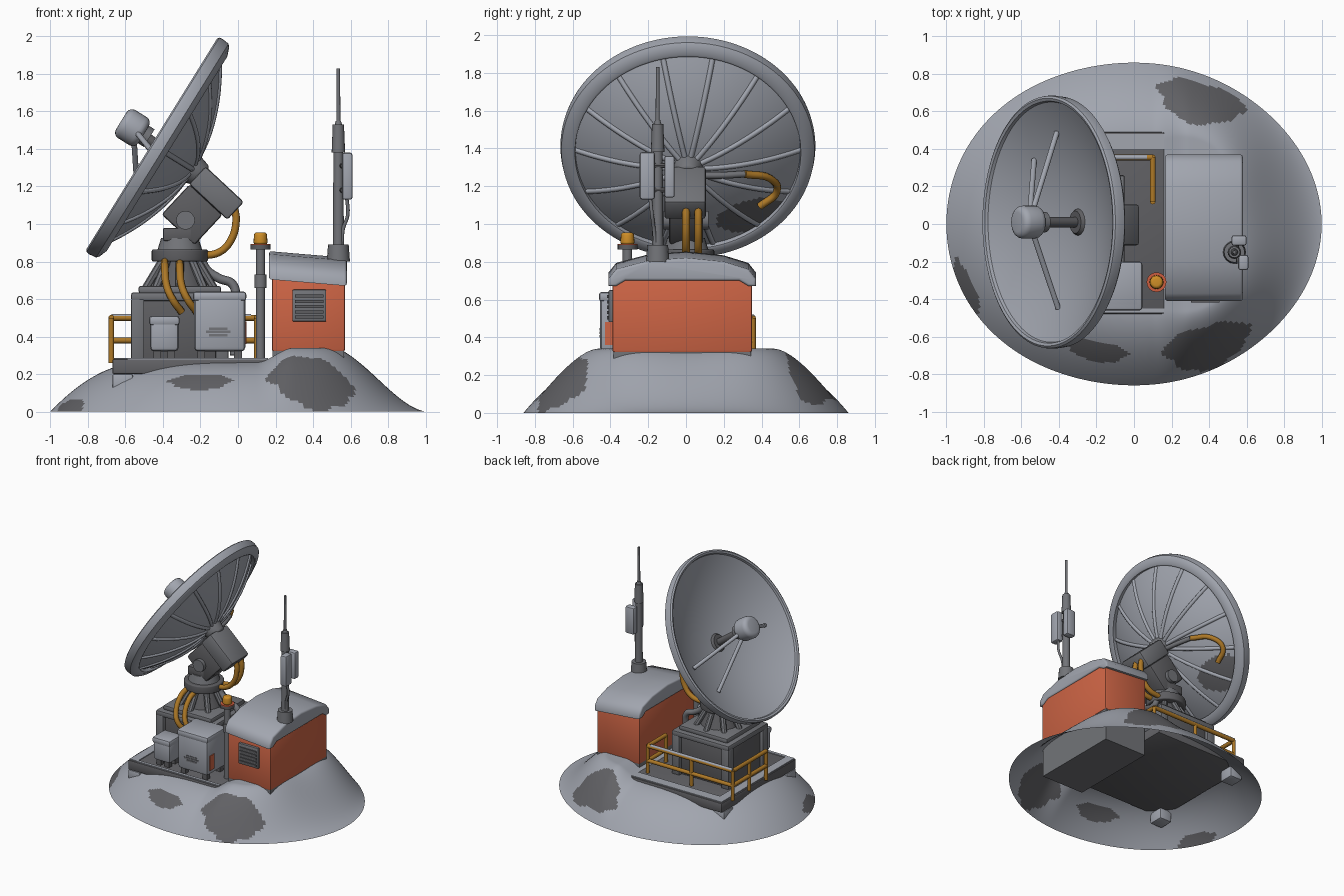
import bpy, bmesh, math
from mathutils import Matrix, Vector

cube = bpy.data.objects.get("Cube")
if cube:
    bpy.data.objects.remove(cube, do_unlink=True)


def material(name, r, g, b):
    m = bpy.data.materials.new(name)
    m.use_nodes = True
    m.diffuse_color = (r, g, b, 1)
    bsdf = next(n for n in m.node_tree.nodes if n.type == 'BSDF_PRINCIPLED')
    bsdf.inputs["Base Color"].default_value = (r, g, b, 1)
    bsdf.inputs["Roughness"].default_value = 0.8
    return m


PALE = material("pale grey", .36, .38, .43)
ROCK = material("rock grey", .12, .12, .13)
STEEL = material("steel grey", .17, .175, .19)
DARK = material("dark steel", .11, .11, .118)
ORANGE = material("orange paint", .62, .13, .06)
YELLOW = material("yellow paint", .42, .19, .02)
AMBER = material("amber lamp", .62, .27, .02)
RED = material("red ring", .6, .11, .05)


def finish(name, bm, *mats, angle=40, recalc=True):
    if recalc:
        bmesh.ops.recalc_face_normals(bm, faces=bm.faces)
    mesh = bpy.data.meshes.new(name)
    bm.to_mesh(mesh)
    bm.free()
    ob = bpy.data.objects.new(name, mesh)
    bpy.context.collection.objects.link(ob)
    for m in mats:
        mesh.materials.append(m)
    bpy.ops.object.select_all(action='DESELECT')
    ob.select_set(True)
    bpy.context.view_layer.objects.active = ob
    bpy.ops.object.shade_smooth_by_angle(angle=math.radians(angle))


def box(name, lo, hi, mat, bevel=0.01, tilt=0):
    lo, hi = Vector(lo), Vector(hi)
    bm = bmesh.new()
    bmesh.ops.create_cube(bm, size=1, matrix=Matrix.Diagonal((*(hi - lo), 1)))
    if bevel:
        bmesh.ops.bevel(bm, geom=bm.edges[:], offset=bevel, segments=2, profile=0.5, affect='EDGES')
    bm.transform(Matrix.Translation((lo + hi) / 2) @ Matrix.Rotation(tilt, 4, 'Y'))
    finish(name, bm, mat)


def rod(name, p, q, r, mat, r2=None, sides=16, bevel=0):
    p, q = Vector(p), Vector(q)
    turn = (q - p).to_track_quat('Z', 'Y').to_matrix().to_4x4()
    bm = bmesh.new()
    bmesh.ops.create_cone(bm, cap_ends=True, segments=sides, radius1=r, radius2=r if r2 is None else r2,
                          depth=(q - p).length)
    if bevel:
        caps = [e for e in bm.edges if abs(e.verts[0].co.z - e.verts[1].co.z) < 1e-5]
        bmesh.ops.bevel(bm, geom=caps, offset=bevel, segments=4, profile=0.5, affect='EDGES')
    bm.transform(Matrix.Translation((p + q) / 2) @ turn)
    finish(name, bm, mat)


def tube(name, pts, r, mat):
    cu = bpy.data.curves.new(name, 'CURVE')
    cu.dimensions = '3D'
    cu.bevel_depth, cu.bevel_resolution, cu.resolution_u = r, 2, 8
    cu.use_fill_caps = True
    sp = cu.splines.new('BEZIER')
    sp.bezier_points.add(len(pts) - 1)
    for b, p in zip(sp.bezier_points, pts):
        b.co = p
        b.handle_left_type = b.handle_right_type = 'AUTO'
    cu.materials.append(mat)
    bpy.context.collection.objects.link(bpy.data.objects.new(name, cu))


def smooth(s):
    s = min(max(s, 0), 1)
    return s * s * (3 - 2 * s)


# Mound: hollow shell with shoulders around the hut and bare rock patches
def mound_point(t, a):
    c, s = math.cos(a), math.sin(a)
    diagonal = math.sin(2 * a) ** 2
    rad = t * (1 - .015 * c * diagonal) / math.hypot(c, s / .86)
    x, y = rad * c, rad * s
    start = .5 + (.15 * diagonal if c > 0 else 0)
    k = max(0, (t - start) / (1 - start))
    w = max(0, c) ** 2
    drop = w * (.75 * smooth(k) + .25 * k) + (1 - w) * k * k
    return x, y, .33 * (.8 + .23 * smooth((x - .1) / .2)) * (1 - drop)


# Each patch: centre, half sizes, turn
PATCHES = [(.39, -.65, .23, .115, .3), (-.2, -.675, .165, .055, -.2), (.35, .65, .23, .11, -.25),
           (-.9, -.34, .15, .05, -1.2)]


def is_rock(p):
    for x, y, w, h, turn in PATCHES:
        d = Matrix.Rotation(-turn, 2) @ Vector((p.x - x, p.y - y))
        a = math.atan2(d.y / h, d.x / w)
        if math.hypot(d.x / w, d.y / h) < 1 + .1 * math.sin(3 * a + x) + .05 * math.sin(7 * a):
            return True
    return False


bm = bmesh.new()
RINGS, SEG = 90, 240
rows = [[bm.verts.new(mound_point(i / RINGS, math.tau * j / SEG)) for j in range(SEG)] for i in range(1, RINGS + 1)]
top = bm.verts.new(mound_point(0, 0))
for j in range(SEG):
    k = (j + 1) % SEG
    bm.faces.new((top, rows[0][j], rows[0][k]))
    for a, b in zip(rows, rows[1:]):
        bm.faces.new((a[j], b[j], b[k], a[k]))
for f in bm.faces:
    f.material_index = int(is_rock(f.calc_center_median()))
finish("mound", bm, PALE, ROCK, angle=80, recalc=False)

# Platform, its feet and snowy edges
box("platform", (-.67, -.48, .2), (.17, .49, .28), ROCK)
box("platform_back_snow", (-.66, .4, .279), (.16, .48, .287), PALE, 0)
box("platform_side_snow", (-.66, -.47, .279), (-.59, .4, .287), PALE, 0)
box("platform_front_snow", (-.59, -.475, .279), (.16, -.45, .287), PALE, 0)
for y in (-.42, .4):
    box("platform_foot", (-.67, y - .06, .11), (-.56, y + .06, .2), PALE)

# Railing around the back corner, with snow lying on the back bar
corner = (-.675, .355)
for x, y in [corner, (-.3, .355), (.1, .355), (.1, .12), (-.675, .14), (-.675, -.08)]:
    rod("rail_post", (x, y, .26), (x, y, .5), .015, YELLOW, sides=10)
for z in (.38, .5):
    for start, end in [(corner, (.1, .355)), (corner, (-.675, -.08)), ((.1, .355), (.1, .12))]:
        rod("rail_bar", (*start, z), (*end, z), .016, YELLOW, sides=10)
rod("rail_snow", (*corner, .508), (.07, .355, .508), .013, PALE, sides=10)

# Pedestal and turning tower
TX = -.31
box("pedestal", (TX - .23, -.23, .27), (TX + .23, .23, .62), DARK, .015)
box("pedestal_cap", (TX - .26, -.26, .59), (TX + .26, .26, .635), STEEL, .012)
box("pedestal_top", (TX - .22, -.22, .63), (TX + .22, .22, .67), STEEL, .012)
for sx in (-1, 1):
    for sy in (-1, 1):
        x, y = TX + .225 * sx, .225 * sy
        box("pedestal_corner", (x - .035, y - .035, .27), (x + .035, y + .035, .6), STEEL, .008)
rod("tower_cone", (TX, 0, .66), (TX, 0, .81), .15, DARK, .085, 24)
for i in range(8):
    d = Vector((math.cos(math.tau * i / 8), math.sin(math.tau * i / 8), 0))
    rod("tower_fin", d * .18 + Vector((TX, 0, .66)), d * .09 + Vector((TX, 0, .81)), .022, STEEL, sides=8)
rod("tower_collar", (TX, 0, .8), (TX, 0, .865), .15, DARK, sides=24, bevel=.01)
rod("tower_neck", (TX, 0, .86), (TX, 0, .925), .12, STEEL, .1, 24)
box("head_seat", (-.4, -.09, .91), (-.24, .09, .98), DARK)

# Tilting head
TILT = math.radians(43)
box("head_block", (-.365, -.09, .94), (-.125, .09, 1.16), DARK, .015, TILT)
box("head_motor", (-.255, -.115, 1.1), (.025, .105, 1.23), STEEL, .015, TILT)
for y in (-.1, .1):
    rod("head_pivot", (-.28, y - .02, 1.02), (-.28, y + .02, 1.02), .05, STEEL)

# Dish: revolved shell with a thick rim band
DISH = Matrix.Translation((-.45, .01, 1.42)) @ Matrix.Rotation(math.radians(-58.2), 4, 'Y')
INNER, OUTER = .18, .235


def depth(r, d):
    return -d * (1 - (r / .66) ** 2)


def on_dish(u, v, d, off=0):
    return DISH @ Vector((u, v, depth(math.hypot(u, v), d) + off))


bm = bmesh.new()
N, SEG = 28, 144
front = [(.64 * i / N, depth(.64 * i / N, INNER)) for i in range(N + 1)]
back = [(.595 * i / N, depth(.595 * i / N, OUTER) - .01) for i in range(N, -1, -1)]
rim = [(.645, .006), (.66, .012), (.672, .004), (.675, -.015), (.67, -.055), (.655, -.068), (.61, -.085), (.598, -.082)]
prof = front + rim + back
cols = [[bm.verts.new((r * math.cos(a), r * math.sin(a), z)) for r, z in prof]
        for a in (math.tau * j / SEG for j in range(SEG))]
for j in range(SEG):
    a, b = cols[j], cols[(j + 1) % SEG]
    for i in range(len(prof) - 1):
        f = bm.faces.new((a[i], b[i], b[i + 1], a[i + 1]))
        c = f.calc_center_median()
        worn = ((c.x + .38) / .13) ** 2 + ((c.y - .34) / .19) ** 2 < 1
        f.material_index = int(i > N + len(rim) and worn)
bmesh.ops.remove_doubles(bm, verts=bm.verts, dist=1e-5)
bm.transform(DISH)
finish("dish", bm, PALE, ROCK, angle=35)
for i in range(14):
    a = math.tau * (i + .5) / 14
    tube("dish_rib", [on_dish(r * math.cos(a), r * math.sin(a), OUTER, -.008) for r in (.06, .2, .34, .48, .6)], .015, PALE)
rod("dish_hub", on_dish(0, 0, OUTER, -.08), on_dish(0, 0, OUTER), .06, STEEL, .085, 24, .015)
rod("dish_centre", on_dish(0, 0, INNER, -.01), on_dish(0, 0, INNER, .02), .08, DARK, .06)

# Feed horn on its stem and struts
feed = Vector((.02, 0, .14))
rod("feed_stem", on_dish(0, 0, INNER), DISH @ feed, .028, DARK)
rod("feed_horn", DISH @ (feed - Vector((0, 0, .065))), DISH @ (feed + Vector((0, 0, .075))), .088, PALE, sides=24, bevel=.035)
rod("feed_collar", DISH @ (feed - Vector((0, 0, .1))), DISH @ (feed - Vector((0, 0, .05))), .055, STEEL)
for u, v in [(-.06, .48), (-.06, -.46), (-.31, .33)]:
    rod("feed_strut", DISH @ feed, on_dish(u, v, INNER), .015, PALE, sides=10)

# Cables
ARC = [on_dish(u, v, OUTER, -.03) for u, v in [(-.03, .07), (-.04, .2), (-.05, .3), (-.12, .44), (-.22, .47), (-.3, .38)]]
tube("dish_cable_grey", ARC[:3], .018, STEEL)
tube("dish_cable_yellow", ARC[2:], .02, YELLOW)
for y in (0, .065):
    tube("head_cable", [(-.02, y, 1.09), (-.01, y, 1.02), (-.04, y, .91), (-.1, y, .85), (-.19, y, .83)], .02, YELLOW)
for x in (-.39, -.31):
    tube("tower_cable", [(x, -.12, .8), (x, -.19, .77), (x + .01, -.265, .67), (x + .04, -.285, .6),
                         (x + .09, -.25, .53)], .02, YELLOW)
tube("tower_cable_grey", [(-.2, .03, .83), (-.17, .03, .76), (-.1, .03, .71), (-.03, .03, .68), (-.01, .02, .6),
                          (-.02, 0, .3)], .024, STEEL)

# Equipment cabinets
for name, x0, x1, y0, y1, z in [("large_cabinet", -.235, .04, -.455, -.2, .64), ("small_cabinet", -.47, -.315, -.44, -.28, .51)]:
    box(name, (x0, y0, .32), (x1, y1, z), PALE, .025)
    box(name + "_lid", (x0 - .004, y0 - .006, z - .05), (x1 + .004, y1, z), PALE, .015)
    for x in (x0 + .04, x1 - .04):
        for y in (y0 + .04, y1 - .04):
            box("cabinet_leg", (x - .02, y - .02, .27), (x + .02, y + .02, .33), DARK, 0)
for i, half in enumerate((.05, .065, .05)):
    box("cabinet_slot", (-.105 - half, -.459, .4 + i * .018), (-.105 + half, -.452, .413 + i * .018), STEEL, 0)
box("cabinet_side_plate", (.038, -.43, .36), (.046, -.37, .48), ORANGE, 0)

# Hut with arched roof
box("hut_foundation", (.185, -.385, .06), (.565, .345, .325), STEEL, 0)
box("hut_walls", (.18, -.39, .32), (.57, .35, .74), ORANGE, .012)
ROOF = [(-.41, .69), (-.41, .73), (-.37, .78), (-.2, .825), (0, .84), (.2, .82), (.33, .78), (.37, .73), (.37, .69),
        (.33, .69), (.28, .72), (-.32, .72), (-.37, .69)]
bm = bmesh.new()
face = bm.faces.new([bm.verts.new((.165, y, z + .015)) for y, z in ROOF])
ext = bmesh.ops.extrude_face_region(bm, geom=[face])
for v in ext["geom"]:
    if isinstance(v, bmesh.types.BMVert):
        v.co += Vector((.415, 0, -.035))
bmesh.ops.recalc_face_normals(bm, faces=bm.faces)
ends = [e for e in bm.edges if abs(e.verts[0].co.x - e.verts[1].co.x) < 1e-4]
bmesh.ops.bevel(bm, geom=ends, offset=.014, segments=3, profile=.5, affect='EDGES')
finish("hut_roof", bm, PALE, angle=45)
box("vent_frame", (.29, -.41, .48), (.47, -.38, .65), STEEL, .006)
for i in range(5):
    box("vent_louvre", (.305, -.418, .495 + i * .028), (.455, -.405, .512 + i * .028), DARK, 0)

# Mast with panel aerials
MX, MY = .535, -.15
for name, z0, z1, r, r2, mat in [("mast_base", .8, .89, .062, .055, STEEL), ("mast_pole", .88, 1.38, .03, .026, STEEL),
                                 ("mast_joint", 1.38, 1.53, .036, .03, STEEL), ("mast_tip", 1.52, 1.55, .022, .014, STEEL),
                                 ("mast_whip", 1.54, 1.83, .011, .009, STEEL)]:
    rod(name, (MX, MY, z0), (MX, MY, z1), r, mat, r2)
box("panel_aerial", (.555, -.245, 1.13), (.61, -.165, 1.38), PALE, .012)
box("panel_aerial", (.52, -.115, 1.14), (.6, -.06, 1.36), PALE, .012)
for z in (1.18, 1.31):
    rod("panel_bracket", (.56, -.21, z), (.54, -.08, z), .014, DARK, sides=8)
tube("mast_cable", [(.58, -.19, 1.14), (.585, -.18, 1.05), (.56, -.17, .97), (.555, -.16, .86)], .01, STEEL)

# Warning beacon on a post
BX, BY = .12, -.31
for name, z0, z1, r, mat in [("beacon_post", .26, .7, .025, STEEL), ("beacon_sleeve", .66, .73, .033, STEEL),
                             ("beacon_stem", .72, .87, .025, STEEL), ("beacon_tray", .865, .888, .053, DARK),
                             ("beacon_ring", .887, .894, .053, RED)]:
    rod(name, (BX, BY, z0), (BX, BY, z1), r, mat)
rod("beacon_lamp", (BX, BY, .89), (BX, BY, .955), .038, AMBER, .034, bevel=.015)
